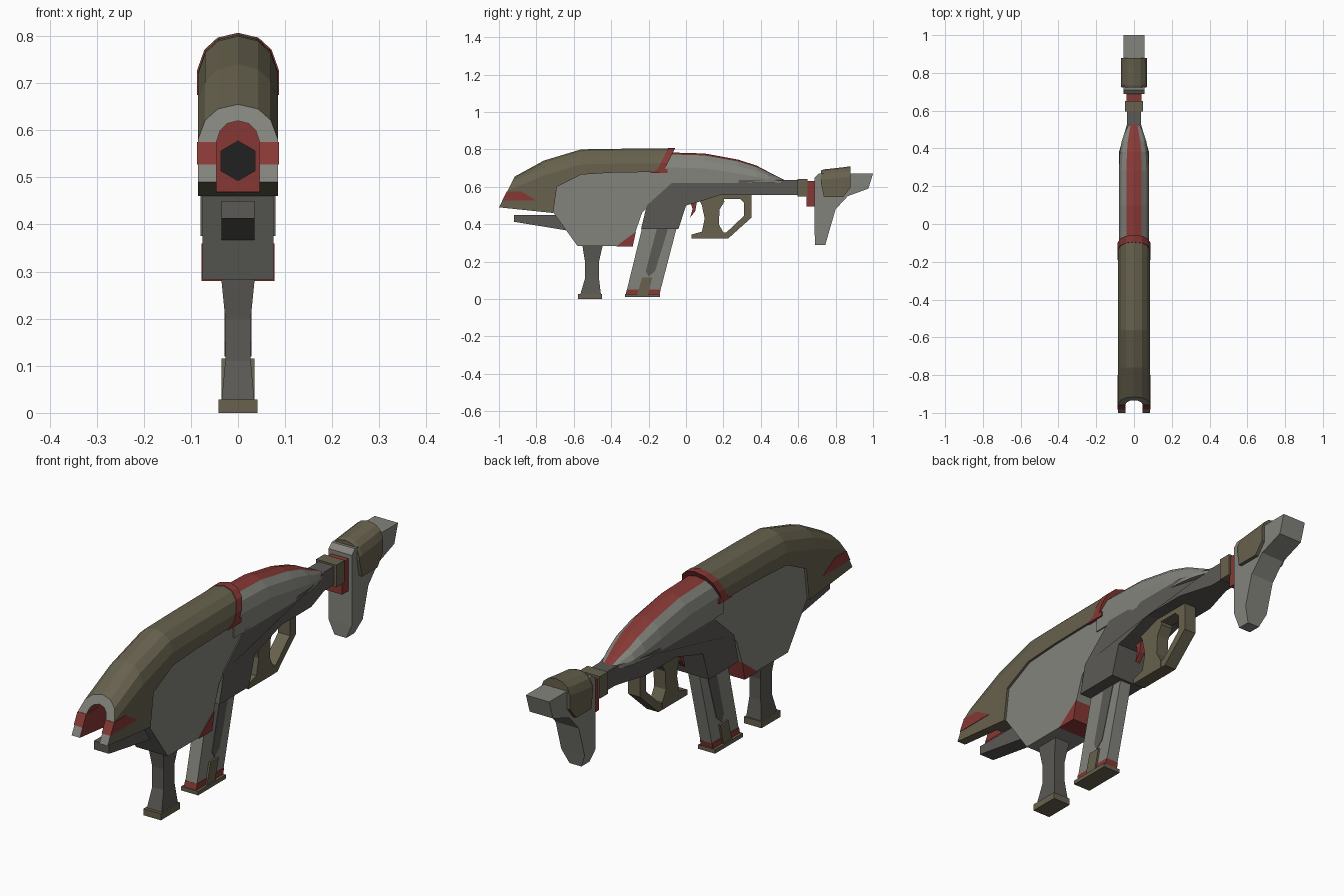
import bpy, bmesh, math

if "Cube" in bpy.data.objects:
    bpy.data.objects.remove(bpy.data.objects["Cube"])

def mat(name, r, g, b):
    m = bpy.data.materials.new(name)
    m.diffuse_color = (r, g, b, 1)
    m.use_nodes = True
    m.node_tree.nodes["Principled BSDF"].inputs["Base Color"].default_value = m.diffuse_color
    return m

OLIVE = mat("olive", .135, .12, .075)
GREY = mat("light_grey", .23, .23, .205)
DARK = mat("dark_grey", .105, .10, .09)
RED = mat("red", .24, .04, .035)
BLACK = mat("black", .015, .015, .015)

def loft(name, rings, *mats):
    """Skin closed rings of equal length and cap both ends."""
    bm = bmesh.new()
    vr = [[bm.verts.new(p) for p in r] for r in rings]
    n = len(rings[0])
    for a, b in zip(vr, vr[1:]):
        for i in range(n):
            j = (i + 1) % n
            bm.faces.new((a[i], a[j], b[j], b[i]))
    bm.faces.new(vr[0])
    bm.faces.new(vr[-1])
    bmesh.ops.recalc_face_normals(bm, faces=bm.faces)
    me = bpy.data.meshes.new(name)
    bm.to_mesh(me)
    bm.free()
    for m in mats:
        me.materials.append(m)
    ob = bpy.data.objects.new(name, me)
    bpy.context.collection.objects.link(ob)
    return ob

def prism(name, prof, hw, m, x0=None):
    """Side profile (y, z) across x; hw is a half width or function of y, z."""
    w = hw if callable(hw) else lambda y, z: hw
    left = [(-w(y, z) if x0 is None else x0, y, z) for y, z in prof]
    return loft(name, [left, [(w(y, z), y, z) for y, z in prof]], m)

def box(name, y0, y1, z0, z1, hw, m):
    return prism(name, [(y0, z0), (y1, z0), (y1, z1), (y0, z1)], hw, m)

def arch(w, y, bot, top, d=.08, lean=0):
    """Round-topped cross-section; lean tilts the ring along y."""
    half = [(1, bot), (1, top - d), (.82, top - .45 * d), (.5, top - .13 * d)]
    pts = [(-w * x, z) for x, z in half] + [(0, top)] + [(w * x, z) for x, z in half[::-1]]
    return [(x, y + (z - top) * lean, z) for x, z in pts]

def cut(ob, cutter):
    md = ob.modifiers.new("cut", "BOOLEAN")
    md.object, md.solver, md.material_mode = cutter, "EXACT", "TRANSFER"
    cutter.hide_render = True
    bpy.context.view_layer.objects.active = ob
    bpy.ops.object.modifier_apply(modifier="cut")
    bpy.data.objects.remove(cutter)

# upper shell with arched muzzle recess and hexagonal bore
shell = loft("upper_shell", [
    arch(.085, -.915, .49, .655, .075, .515),
    arch(.085, -.76, .465, .74),
    arch(.085, -.71, .46, .755),
    arch(.085, -.69, .60, .761),
    arch(.085, -.56, .665, .80),
    arch(.085, -.40, .675, .803),
    arch(.085, -.07, .68, .805, .08, .5)], OLIVE, GREY)
cut(shell, loft("muzzle_cutter", [arch(.046, y, .3, .62, .045) for y in (-1.1, -.80)], RED))
hexa = [(.042 * math.sin(i * math.pi / 3), .535 + .042 * math.cos(i * math.pi / 3)) for i in range(6)]
cut(shell, loft("bore_cutter", [[(x, y, z) for x, z in hexa] for y in (-1.1, -.72)], BLACK))
grey_slot = shell.data.materials.find("light_grey")
for p in shell.data.polygons:
    if p.normal.y < -.8 and p.center.y < -.85:
        p.material_index = grey_slot

# red marks beside the muzzle
for s, side in ((1, "right"), (-1, "left")):
    prism("muzzle_mark_" + side, [(-.983, .527), (-.958, .575), (-.88, .575), (-.80, .527)],
          s * .087, RED, s * .045)

# red band closing the rear of the shell
loft("shell_band", [arch(.087, y, .68, .807, .08, .5) for y in (-.095, -.058)], RED)
prism("band_foot", [(-.19, .675), (-.10, .675), (-.10, .695), (-.15, .695)], .087, RED)

# rear fairing with red spine
fair = loft("rear_fairing", [arch(w, y, .62, t, d) for w, y, t, d in (
    (.08, -.14, .785, .08), (.08, .10, .778, .08), (.08, .28, .745, .075),
    (.075, .38, .712, .06), (.065, .44, .68, .04), (.035, .53, .635, .01))], GREY, RED)
for p in fair.data.polygons:
    if abs(p.center.x) < .03 and p.normal.z > .3:
        p.material_index = 1

# main body
prism("body", [(-.69, .61), (-.54, .69), (-.05, .70), (-.05, .60), (-.20, .50), (-.235, .46),
               (-.27, .36), (-.29, .283), (-.58, .283), (-.715, .47)], .075, GREY)
prism("body_corner", [(-.375, .28), (-.285, .28), (-.268, .36)], .078, RED)
prism("lower_jaw", [(-.92, .45), (-.92, .413), (-.64, .367), (-.60, .45)], .035, DARK)

# receiver, narrowing into the stock tube
def taper(y, z):
    return .08 if y < .38 else max(.036, .08 - (y - .38) * .29)
prism("receiver", [(-.24, .375), (-.04, .375), (0, .50), (.07, .52), (.18, .555), (.38, .555),
                   (.53, .555), (.61, .555), (.61, .635), (.53, .635), (.38, .635), (-.06, .635),
                   (-.21, .50)], taper, DARK)

# foregrip
def rect(w, y0, y1, z):
    return [(-w, y0, z), (w, y0, z), (w, y1, z), (-w, y1, z)]
loft("foregrip", [rect(.036, -.555, -.445, .30), rect(.035, -.553, -.447, .28),
                  rect(.027, -.54, -.465, .20), rect(.027, -.54, -.465, .11),
                  rect(.035, -.565, -.455, .025)], DARK)
box("foregrip_base", -.578, -.45, 0, .028, .041, OLIVE)

# magazine
prism("magazine", [(-.317, .045), (-.137, .045), (-.045, .40), (-.23, .40)], .027, GREY)
prism("magazine_band", [(-.323, .022), (-.142, .022), (-.135, .052), (-.316, .052)], .029, RED)
prism("magazine_rib", [(-.155, .38), (-.095, .38), (-.165, .15), (-.20, .12), (-.215, .15)], .029, DARK)
prism("magazine_clip", [(-.262, .02), (-.205, .02), (-.18, .115), (-.235, .115)], .035, OLIVE)
box("magazine_base", -.326, -.139, .01, .027, .04, OLIVE)

# pistol grip, guard and trigger
prism("pistol_grip", [(.055, .56), (.20, .56), (.205, .52), (.18, .48), (.175, .40), (.20, .355),
                      (.20, .323), (.03, .323), (.03, .345), (.085, .36), (.10, .43), (.085, .50)],
      .028, OLIVE)
prism("grip_guard", [(.17, .56), (.35, .56), (.35, .435), (.225, .323), (.17, .323), (.18, .355),
                     (.215, .355), (.31, .445), (.31, .515), (.29, .535), (.17, .535)], .0275, OLIVE)
prism("trigger", [(.02, .53), (.06, .53), (.05, .47), (.022, .435), (.035, .48)], .012, RED)

# shoulder stock
box("stock_collar", .595, .65, .548, .642, .048, OLIVE)
box("stock_spacer", .645, .70, .495, .632, .04, RED)
prism("shoulder_stock", [(.688, .65), (.688, .35), (.69, .29), (.745, .29), (.762, .35), (.80, .48),
                         (.865, .55), (.975, .59), (1.0, .67), (.71, .67)],
      lambda y, z: .055 if z > .32 else .028, GREY)
loft("stock_cheek_wrap", [arch(.067, .722, .62, .688, .055), arch(.07, .737, .545, .693, .055),
                          arch(.07, .84, .545, .704, .055), arch(.068, .88, .595, .71, .055)], OLIVE)
